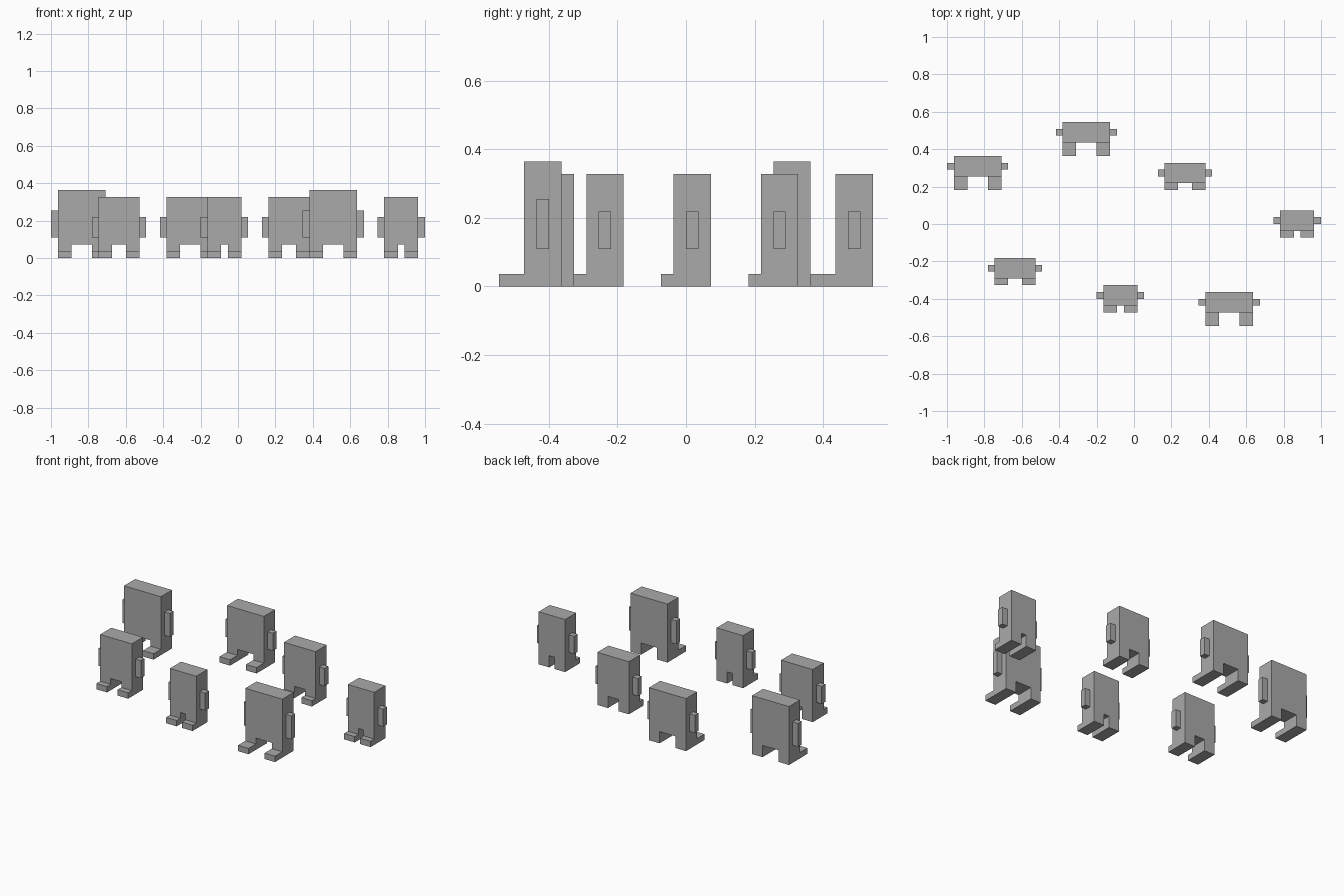
import bpy
import bmesh

cube = bpy.data.objects.get("Cube")
if cube:
    bpy.data.objects.remove(cube, do_unlink=True)

V = 2 / 55  # the grid unit all parts snap to

grey = bpy.data.materials.new("plain_grey")
grey.use_nodes = True
grey.diffuse_color = (0.4, 0.4, 0.4, 1)
grey.node_tree.nodes["Principled BSDF"].inputs["Base Color"].default_value = (0.4, 0.4, 0.4, 1)


def prism(name, outline, y0, y1):
    """Extrude an x-z outline from y0 to y1, all in grid units."""
    bm = bmesh.new()
    face = bm.faces.new([bm.verts.new((x * V, y0 * V, z * V)) for x, z in outline])
    out = bmesh.ops.extrude_face_region(bm, geom=[face])
    verts = [g for g in out["geom"] if isinstance(g, bmesh.types.BMVert)]
    bmesh.ops.translate(bm, verts=verts, vec=(0, (y1 - y0) * V, 0))
    bmesh.ops.recalc_face_normals(bm, faces=bm.faces)
    mesh = bpy.data.meshes.new(name)
    bm.to_mesh(mesh)
    bm.free()
    mesh.materials.append(grey)
    obj = bpy.data.objects.new(name, mesh)
    bpy.context.collection.objects.link(obj)


def box(name, x0, x1, y0, y1, z0, z1):
    prism(name, [(x0, z0), (x1, z0), (x1, z1), (x0, z1)], y0, y1)


def figure(name, cx, front, width, height, foot):
    h = width / 2
    gap = h - 2
    # Torso and legs in one notched block
    prism(name + "_body",
          [(cx - h, 0), (cx - gap, 0), (cx - gap, 2), (cx + gap, 2),
           (cx + gap, 0), (cx + h, 0), (cx + h, height), (cx - h, height)],
          front, front + 3)
    # Feet and arms on both sides
    for side, s in (("left", 1), ("right", -1)):
        inner, edge, outer = (cx + s * d for d in (gap, h, h + 1))
        box(f"{name}_{side}_foot", min(inner, edge), max(inner, edge),
            front - foot, front, 0, 1)
        box(f"{name}_{side}_arm", min(edge, outer), max(edge, outer),
            front + 1, front + 2, 3, height - 3)


# Name, centre x, body front y, body width, height, foot length
figure("tall_back_figure", -23, 7, 7, 10, 2)
figure("tall_front_figure", 14, -13, 7, 10, 2)
figure("wide_figure", -7, 12, 7, 9, 2)
figure("medium_back_figure", 7.5, 6, 6, 9, 1)
figure("medium_front_figure", -17.5, -8, 6, 9, 1)
figure("narrow_side_figure", 24, -1, 5, 9, 1)
figure("narrow_front_figure", -2, -12, 5, 9, 1)
